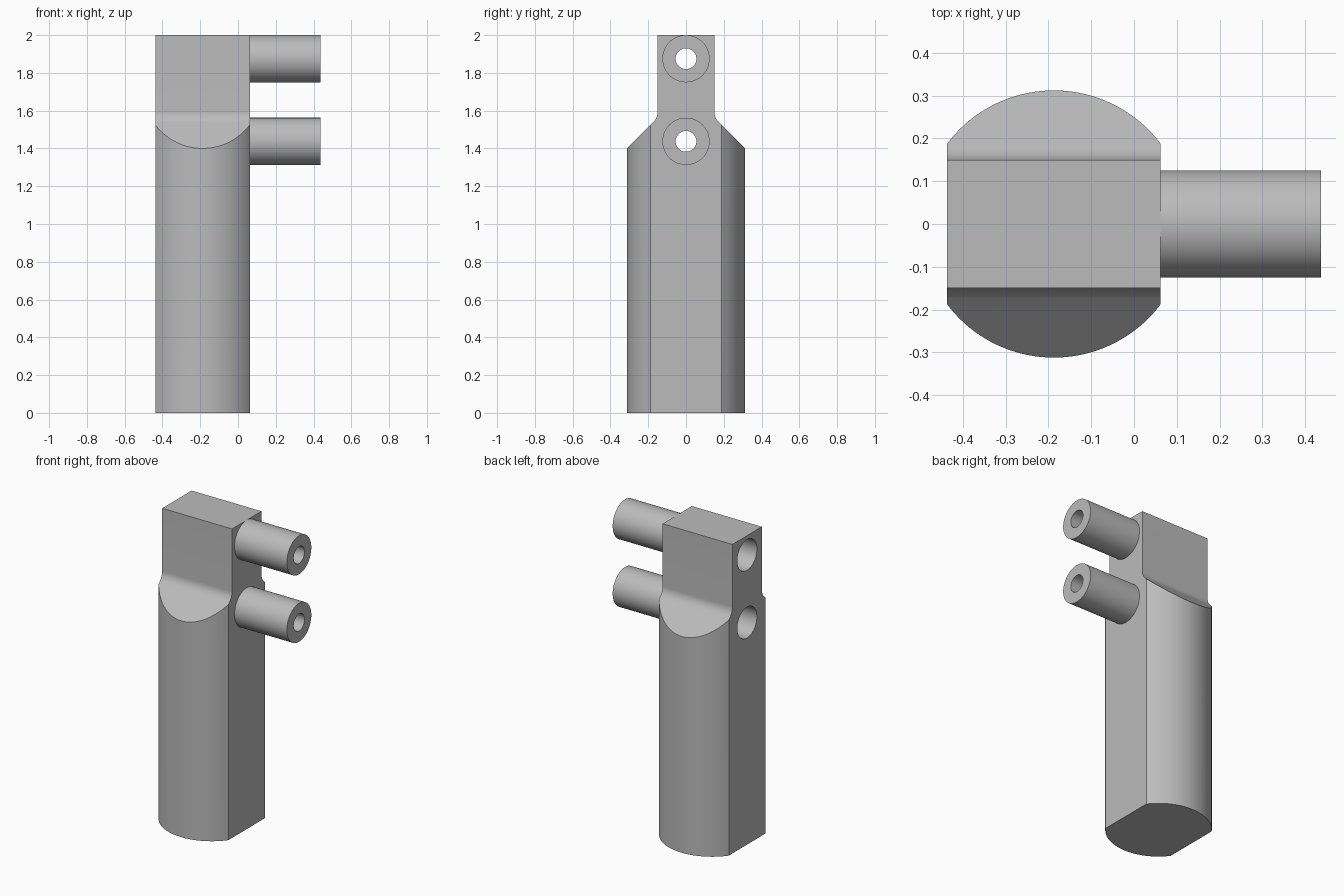
import bpy
import bmesh
import math
from mathutils import Matrix

if "Cube" in bpy.data.objects:
    bpy.data.objects.remove(bpy.data.objects["Cube"], do_unlink=True)

grey = bpy.data.materials.new("plain_grey")
grey.use_nodes = True
colour = (0.5, 0.5, 0.5, 1)
grey.diffuse_color = colour
grey.node_tree.nodes["Principled BSDF"].inputs["Base Color"].default_value = colour

LEFT, RIGHT, TIP = -0.4375, 0.0625, 0.4375   # block faces and tube ends along x
ROUND = 0.3125                               # radius of the lower body
NECK, SHOULDER = 0.15, 1.4                   # half depth of the neck, foot of the slope
PEG_HEIGHTS = {"upper": 1.875, "lower": 1.4375}
PEG_R, BORE_R, RECESS_R = 0.125, 0.055, 0.1
RECESS_DEPTH = 0.25


def make_object(name, bm):
    bmesh.ops.recalc_face_normals(bm, faces=bm.faces)
    mesh = bpy.data.meshes.new(name)
    bm.to_mesh(mesh)
    bm.free()
    mesh.materials.append(grey)
    obj = bpy.data.objects.new(name, mesh)
    bpy.context.collection.objects.link(obj)
    return obj


def cylinder(name, radius, length, centre, along_x=True, sides=64):
    bm = bmesh.new()
    matrix = Matrix.Translation(centre)
    if along_x:
        matrix = matrix @ Matrix.Rotation(math.pi / 2, 4, "Y")
    bmesh.ops.create_cone(bm, cap_ends=True, segments=sides, radius1=radius,
                          radius2=radius, depth=length, matrix=matrix)
    return make_object(name, bm)


def rod(name, radius, x0, x1, z):
    return cylinder(name, radius, x1 - x0, ((x0 + x1) / 2, 0, z))


def combine(obj, tool, operation):
    """Apply a boolean and discard the tool."""
    tool.hide_render = True
    mod = obj.modifiers.new(operation, "BOOLEAN")
    mod.operation = operation
    mod.solver = "EXACT"
    mod.object = tool
    select(obj)
    bpy.ops.object.modifier_apply(modifier=mod.name)
    bpy.data.objects.remove(tool, do_unlink=True)


def select(obj):
    bpy.ops.object.select_all(action="DESELECT")
    obj.select_set(True)
    bpy.context.view_layer.objects.active = obj


# Side profile: straight body, sloped shoulder, small fillet, narrow neck
fillet = 0.08
offset = fillet * math.tan(math.pi / 8)
corner = SHOULDER + ROUND - NECK
half = [(0.4, 0), (0.4, SHOULDER + ROUND - 0.4)]
for i in range(9):
    a = math.pi / 4 * (1 - i / 8)
    half.append((NECK + fillet * (1 - math.cos(a)), corner + offset - fillet * math.sin(a)))
half.append((NECK, 2))
profile = half + [(-y, z) for y, z in reversed(half)]

bm = bmesh.new()
face = bm.faces.new([bm.verts.new((LEFT, y, z)) for y, z in profile])
swept = bmesh.ops.extrude_face_region(bm, geom=[face])["geom"]
bmesh.ops.translate(bm, vec=(RIGHT - LEFT, 0, 0),
                    verts=[v for v in swept if isinstance(v, bmesh.types.BMVert)])
body = make_object("handle_body", bm)

# Round the front and back of the body
combine(body, cylinder("rounding", ROUND, 4, ((LEFT + RIGHT) / 2, 0, 1), False, 128), "INTERSECT")

parts = [body]
for label, z in PEG_HEIGHTS.items():
    # Bore through the body with a wide recess on the outer face
    combine(body, rod("bore", BORE_R, LEFT - 0.1, RIGHT + 0.1, z), "DIFFERENCE")
    combine(body, rod("recess", RECESS_R, LEFT - 0.1, LEFT + RECESS_DEPTH, z), "DIFFERENCE")
    # Hollow peg
    peg = rod(label + "_peg", PEG_R, RIGHT, TIP, z)
    combine(peg, rod("bore", BORE_R, RIGHT - 0.1, TIP + 0.1, z), "DIFFERENCE")
    parts.append(peg)

for part in parts:
    select(part)
    bpy.ops.object.shade_smooth_by_angle(angle=math.radians(30))
